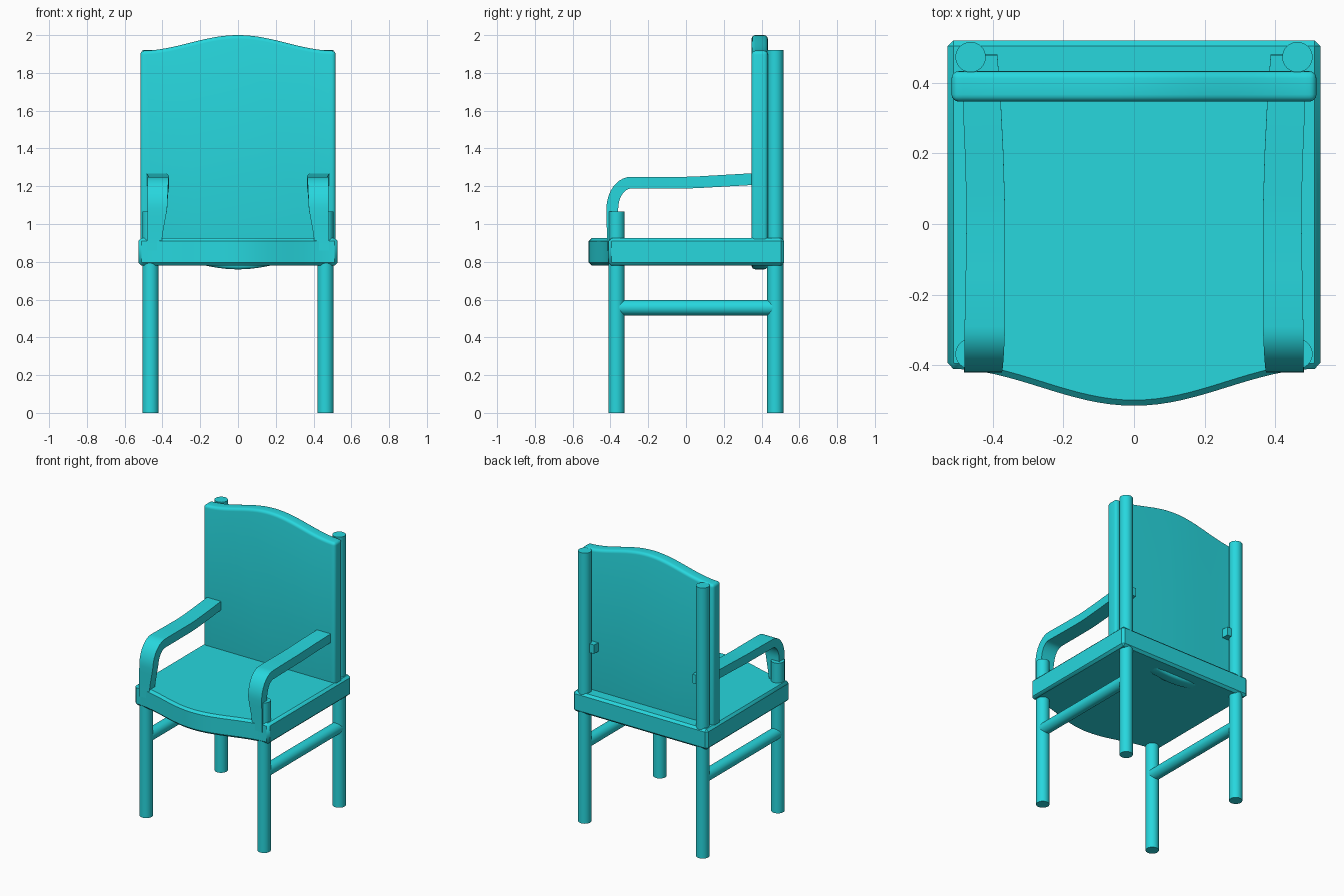
import bpy, bmesh, math
from mathutils import Vector

if "Cube" in bpy.data.objects:
    bpy.data.objects.remove(bpy.data.objects["Cube"])


def make_object(name, bm, angle=35):
    bmesh.ops.recalc_face_normals(bm, faces=bm.faces)
    mesh = bpy.data.meshes.new(name)
    bm.to_mesh(mesh)
    bm.free()
    ob = bpy.data.objects.new(name, mesh)
    bpy.context.collection.objects.link(ob)
    mesh.materials.append(paint)
    bpy.ops.object.select_all(action='DESELECT')
    ob.select_set(True)
    bpy.context.view_layer.objects.active = ob
    bpy.ops.object.shade_smooth_by_angle(angle=math.radians(angle))
    return ob


def slab(name, outline, offset, bevel, segments):
    """Extrude a closed outline by offset and bevel its sharp edges."""
    bm = bmesh.new()
    face = bm.faces.new([bm.verts.new(p) for p in outline])
    new = bmesh.ops.extrude_face_region(bm, geom=[face])['geom']
    bmesh.ops.translate(bm, vec=offset,
                        verts=[g for g in new if isinstance(g, bmesh.types.BMVert)])
    bmesh.ops.recalc_face_normals(bm, faces=bm.faces)
    sharp = [e for e in bm.edges if e.calc_face_angle(0) > math.radians(40)]
    bmesh.ops.bevel(bm, geom=sharp, offset=bevel, segments=segments,
                    profile=0.5, affect='EDGES')
    return make_object(name, bm)


def rod(name, a, b, r):
    """Round rod between two points."""
    a, b = Vector(a), Vector(b)
    bm = bmesh.new()
    bmesh.ops.create_cone(bm, cap_ends=True, segments=32, radius1=r, radius2=r,
                          depth=(b - a).length)
    bmesh.ops.rotate(bm, verts=bm.verts,
                     matrix=Vector((0, 0, 1)).rotation_difference(b - a).to_matrix())
    bmesh.ops.translate(bm, verts=bm.verts, vec=(a + b) / 2)
    return make_object(name, bm)


def arm(name, side, path):
    """Sweep a flat rectangle along (y, z, inner x, outer x) stations."""
    bm = bmesh.new()
    rings = []
    for i, (y, z, xi, xo) in enumerate(path):
        p, q = path[max(i - 1, 0)], path[min(i + 1, len(path) - 1)]
        t = Vector((q[0] - p[0], q[1] - p[1])).normalized() * 0.031
        n = (-t.y, t.x)
        rings.append([bm.verts.new((side * x, y + s * n[0], z + s * n[1]))
                      for x, s in ((xi, 1), (xo, 1), (xo, -1), (xi, -1))])
    for a, b in zip(rings, rings[1:]):
        for k in range(4):
            bm.faces.new((a[k], a[(k + 1) % 4], b[(k + 1) % 4], b[k]))
    bm.faces.new(rings[0])
    bm.faces.new(rings[-1])
    return make_object(name, bm, 30)


def hump(x, half):
    return 0.5 * (1 + math.cos(math.pi * x / half))


paint = bpy.data.materials.new("turquoise")
paint.diffuse_color = (0.02, 0.68, 0.73, 1)
paint.use_nodes = True
paint.node_tree.nodes["Principled BSDF"].inputs["Base Color"].default_value = paint.diffuse_color
N = 32

# Seat with bowed front edge
front = [(-0.528 + 1.056 * i / N) for i in range(N + 1)]
seat = [(x, -0.41 - 0.105 * hump(x, 0.528), 0.78) for x in front]
seat += [(0.528, 0.52, 0.78), (-0.528, 0.52, 0.78)]
slab("seat", seat, (0, 0, 0.145), 0.016, 1)

# Back panel with a crest, its lower edge parallel to the top
xs = [(-0.517 + 1.034 * i / N) for i in range(N + 1)]
panel = [(x, 0.347, 0.84 - 0.08 * hump(x, 0.517)) for x in xs]
panel += [(x, 0.347, 1.917 + 0.083 * hump(x, 0.517)) for x in reversed(xs)]
slab("backrest", panel, (0, 0.086, 0), 0.02, 4)

# Arm path: upright, bend, level run, rise through the backrest
path = [(-0.388, 0.86, 0.41, 0.482), (-0.388, 0.96, 0.397, 0.482),
        (-0.39, 1.04, 0.382, 0.481)]
for i in range(11):
    a = math.radians(9 * i)
    path.append((-0.29 - 0.1 * math.cos(a), 1.08 + 0.139 * math.sin(a),
                 0.375 - 0.001 * i, 0.48))
path += [(-0.15, 1.219, 0.365, 0.477), (0.0, 1.219, 0.365, 0.475),
         (0.06, 1.221, 0.366, 0.475), (0.2, 1.229, 0.37, 0.479),
         (0.34, 1.237, 0.377, 0.485), (0.48, 1.24, 0.387, 0.48)]

# Legs, stretchers and arms on both sides
for side, tag in ((-1, "left"), (1, "right")):
    x = side * 0.463
    rod(f"{tag}_front_leg", (x, -0.368, 0), (x, -0.368, 1.065), 0.043)
    rod(f"{tag}_back_post", (x, 0.473, 0), (x, 0.473, 1.92), 0.043)
    rod(f"{tag}_stretcher", (x, -0.36, 0.557), (x, 0.465, 0.557), 0.041)
    arm(f"{tag}_arm", side, path)
